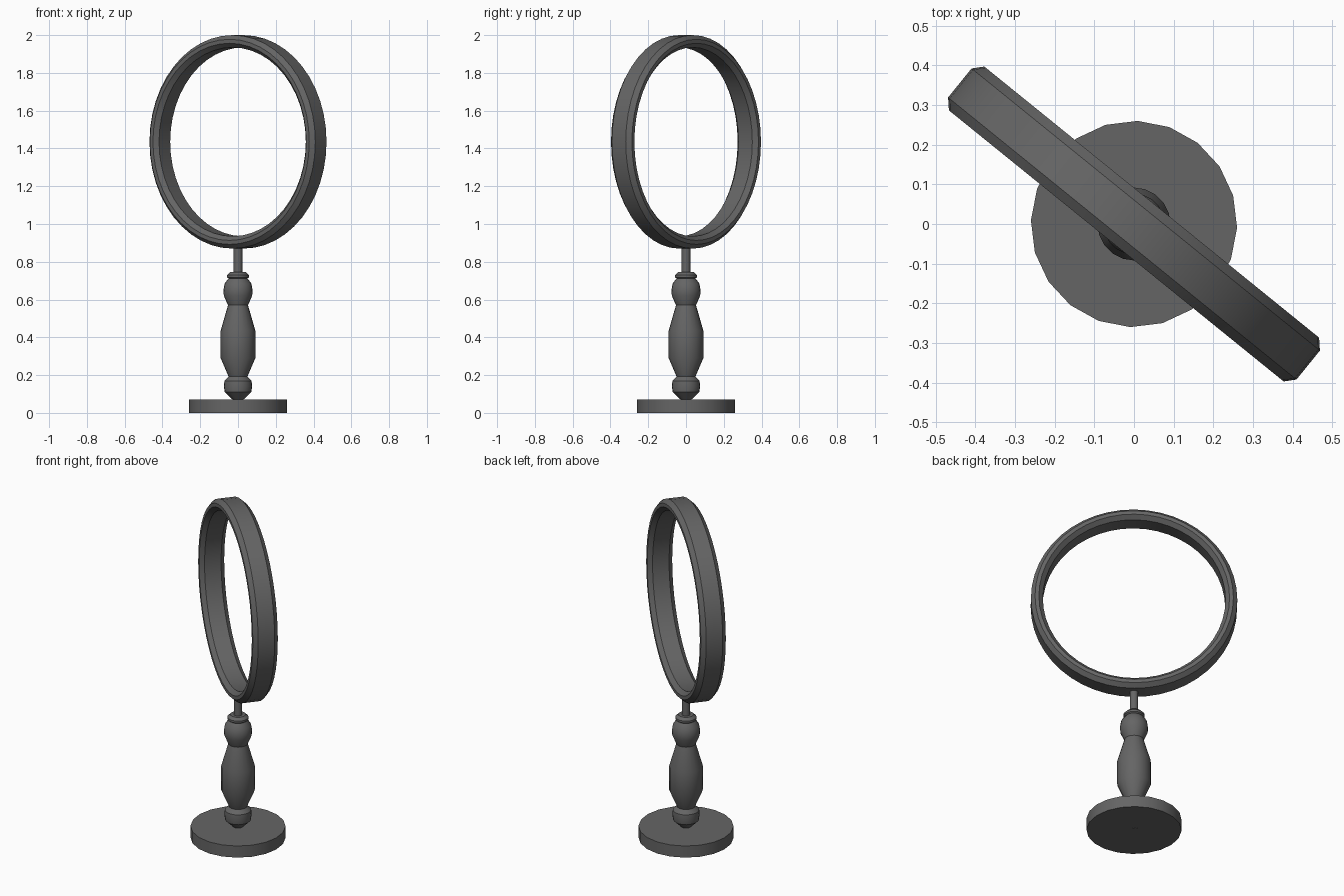
import bpy, bmesh, math
from mathutils import Matrix

if "Cube" in bpy.data.objects:
    bpy.data.objects.remove(bpy.data.objects["Cube"])

grey = bpy.data.materials.new("dark_grey")
grey.diffuse_color = (0.13, 0.13, 0.13, 1)
grey.use_nodes = True
grey.node_tree.nodes["Principled BSDF"].inputs["Base Color"].default_value = grey.diffuse_color


def lathe(name, profile, sides, matrix=Matrix(), closed=False):
    """Revolve (radius, height) points around z."""
    bm = bmesh.new()
    rings = []
    for r, z in profile:
        rings.append([bm.verts.new((r * math.cos(2 * math.pi * i / sides),
                                    r * math.sin(2 * math.pi * i / sides), z))
                      for i in range(sides)])
    n = len(rings)
    for k in range(n if closed else n - 1):
        a, b = rings[k], rings[(k + 1) % n]
        for i in range(sides):
            j = (i + 1) % sides
            bm.faces.new((a[i], a[j], b[j], b[i]))
    if not closed:
        bm.faces.new(rings[0][::-1])
        bm.faces.new(rings[-1])
    bmesh.ops.recalc_face_normals(bm, faces=bm.faces)
    bm.transform(matrix)
    mesh = bpy.data.meshes.new(name)
    bm.to_mesh(mesh)
    bm.free()
    mesh.materials.append(grey)
    ob = bpy.data.objects.new(name, mesh)
    bpy.context.collection.objects.link(ob)
    bpy.ops.object.select_all(action='DESELECT')
    ob.select_set(True)
    bpy.context.view_layer.objects.active = ob
    bpy.ops.object.shade_smooth_by_angle(angle=math.radians(35))
    return ob


# Round foot
lathe("base", [(0.26, 0), (0.26, 0.07)], 20, Matrix.Rotation(math.radians(-2), 4, 'Z'))

# Turned handle, its tip showing under the foot
lathe("handle", [(0.028, -0.0005), (0.028, 0.07), (0.07, 0.11), (0.075, 0.14),
                 (0.072, 0.17), (0.05, 0.192), (0.092, 0.29), (0.092, 0.435),
                 (0.053, 0.57), (0.075, 0.62), (0.077, 0.65), (0.071, 0.685),
                 (0.05, 0.712), (0.058, 0.718), (0.058, 0.73), (0.042, 0.745)], 20)

# Thin rod between handle and hoop
lathe("stem", [(0.023, 0.73), (0.023, 0.9)], 16)

# Standing hoop with chamfered section, turned about z
turn = (Matrix.Translation((0, 0, 1.435)) @ Matrix.Rotation(math.radians(-39), 4, 'Z')
        @ Matrix.Rotation(math.radians(90), 4, 'X'))
section = [(0.565, -0.047), (0.565, 0.047), (0.543, 0.071),
           (0.522, 0.071), (0.5, 0.047), (0.5, -0.047),
           (0.522, -0.071), (0.543, -0.071)]
lathe("hoop", section, 48, turn, closed=True)
